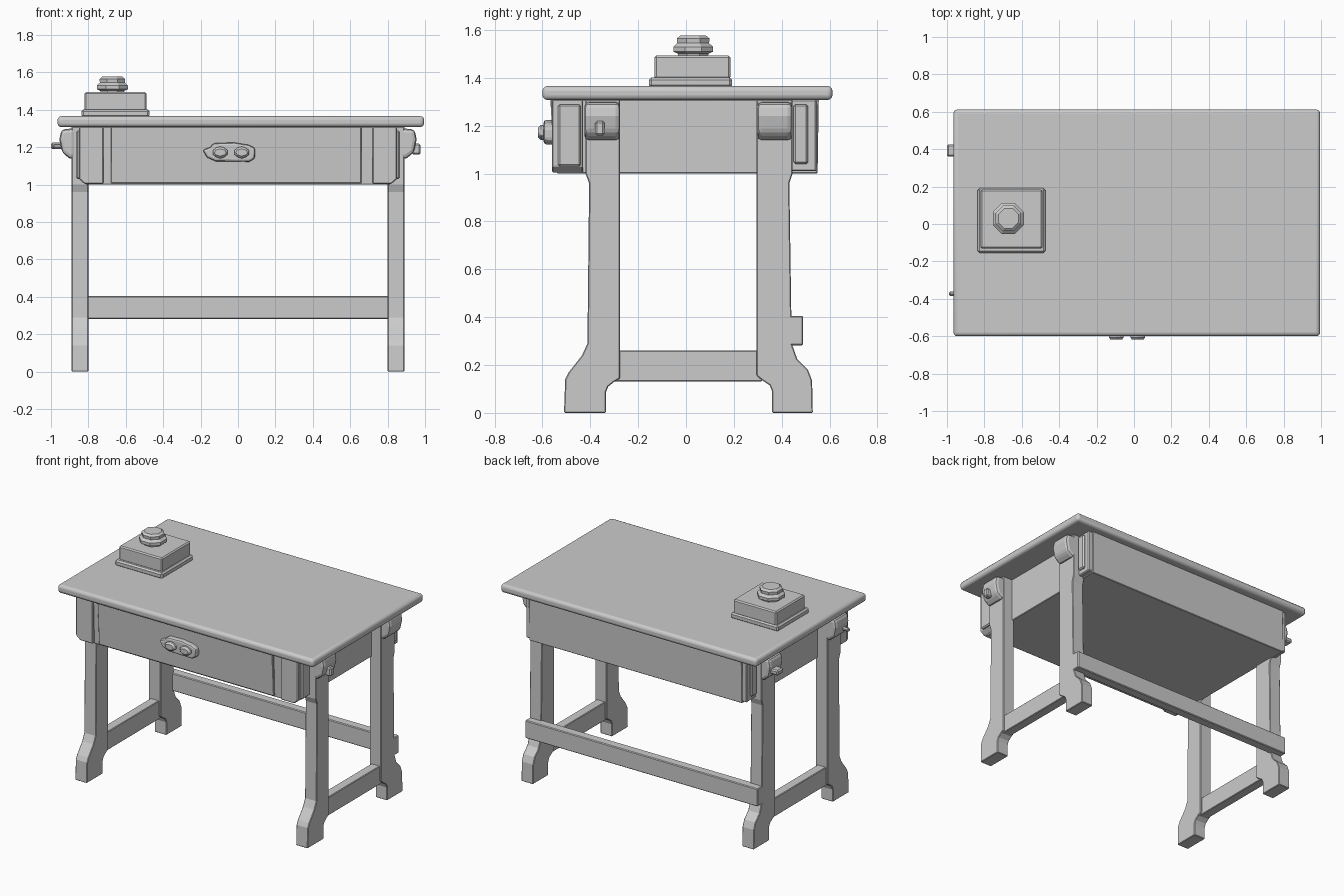
import bpy, bmesh, math

if "Cube" in bpy.data.objects:
    bpy.data.objects.remove(bpy.data.objects["Cube"])


def finish(name, bm, bevel=0.0, segments=1, smooth=False):
    bmesh.ops.recalc_face_normals(bm, faces=bm.faces)
    mesh = bpy.data.meshes.new(name)
    bm.to_mesh(mesh)
    bm.free()
    ob = bpy.data.objects.new(name, mesh)
    bpy.context.collection.objects.link(ob)
    if bevel:
        mod = ob.modifiers.new("soft_edges", 'BEVEL')
        mod.width, mod.segments = bevel, segments
        mod.limit_method, mod.angle_limit = 'ANGLE', math.radians(40)
    if smooth:
        bpy.context.view_layer.objects.active = ob
        ob.select_set(True)
        bpy.ops.object.shade_smooth_by_angle(angle=math.radians(35))
        ob.select_set(False)
    return ob


def prism(name, profile, axis, lo, hi, **kw):
    """Extrude a 2D profile along axis x (y,z), y (x,z) or z (x,y)."""
    bm = bmesh.new()
    place = {'x': lambda a, b, t: (t, a, b),
             'y': lambda a, b, t: (a, t, b),
             'z': lambda a, b, t: (a, b, t)}[axis]
    r1 = [bm.verts.new(place(a, b, lo)) for a, b in profile]
    r2 = [bm.verts.new(place(a, b, hi)) for a, b in profile]
    bm.faces.new(r1)
    bm.faces.new(r2)
    n = len(profile)
    for i in range(n):
        j = (i + 1) % n
        bm.faces.new((r1[i], r1[j], r2[j], r2[i]))
    return finish(name, bm, **kw)


def box(name, x, y, z, **kw):
    return prism(name, [(x[0], y[0]), (x[1], y[0]), (x[1], y[1]), (x[0], y[1])],
                 'z', z[0], z[1], **kw)


def lathe(name, cx, cy, rings, n=8, **kw):
    """Stack of n-sided rings given as (radius, z)."""
    bm = bmesh.new()
    loops = []
    for r, z in rings:
        loops.append([bm.verts.new((cx + r * math.cos(2 * math.pi * (i + .5) / n),
                                    cy + r * math.sin(2 * math.pi * (i + .5) / n), z))
                      for i in range(n)])
    for a, b in zip(loops, loops[1:]):
        for i in range(n):
            j = (i + 1) % n
            bm.faces.new((a[i], a[j], b[j], b[i]))
    bm.faces.new(loops[0])
    bm.faces.new(loops[-1])
    return finish(name, bm, **kw)


def span(s, a, b):
    return tuple(sorted((s * a, s * b)))


# Table top with rounded edge
box("table_top", (-0.965, 0.995), (-0.6, 0.612), (1.308, 1.366),
    bevel=0.02, segments=3, smooth=True)

# Apron body and drawer front, leaning outward slightly at the top
prism("apron_body", [(-0.54, 1.0), (0.55, 1.0), (0.555, 1.31), (-0.55, 1.31)],
      'x', -0.815, 0.815, bevel=0.004)
prism("drawer_front", [(-0.52, 1.002), (-0.55, 1.008), (-0.567, 1.31), (-0.52, 1.31)],
      'x', -0.68, 0.66, bevel=0.004)

# Corner blocks at the four ends of the apron
for s in (-1, 1):
    x0, x1 = span(s, 0.72, 0.85)
    low = [(x0 + (0.03 if s < 0 else 0), 1.004), (x1 - (0.03 if s > 0 else 0), 1.004),
           (x1, 1.03), (x1, 1.31), (x0, 1.31), (x0, 1.03)]
    prism("front_corner_block", low, 'y', -0.56, -0.43, bevel=0.005)
    box("front_corner_rib", span(s, 0.84, 0.865), (-0.535, -0.44), (1.03, 1.29), bevel=0.008)
    box("back_corner_block", span(s, 0.78, 0.845), (0.44, 0.545), (1.01, 1.31), bevel=0.006)
    box("back_corner_rib", span(s, 0.84, 0.862), (0.45, 0.51), (1.04, 1.29), bevel=0.008)

# Drawer pull: shaped plate with two raised bosses
prism("drawer_pull", [(-0.19, 1.185), (-0.165, 1.145), (-0.12, 1.125), (0.06, 1.122),
                      (0.09, 1.14), (0.092, 1.195), (0.06, 1.212), (-0.02, 1.225),
                      (-0.13, 1.222), (-0.15, 1.2)],
      'y', -0.595, -0.54, bevel=0.012, segments=2)
for cx in (-0.095, 0.02):
    prism("pull_boss", [(cx + 0.045 * math.cos(k * math.pi / 4),
                         1.172 + 0.032 * math.sin(k * math.pi / 4)) for k in range(8)],
          'y', -0.618, -0.58, bevel=0.012)

# Legs with flared feet, side rails and blocks at the leg heads
FRONT = [(-0.275, 1.31), (-0.275, 0.145), (-0.3, 0.13), (-0.325, 0.11), (-0.335, 0.085),
         (-0.335, 0), (-0.51, 0), (-0.505, 0.14), (-0.49, 0.17), (-0.435, 0.24),
         (-0.412, 0.29), (-0.405, 0.96), (-0.42, 1.0), (-0.42, 1.31)]
BACK = [(0.295, 1.31), (0.295, 0.155), (0.32, 0.135), (0.35, 0.115), (0.36, 0.09),
        (0.36, 0), (0.53, 0), (0.527, 0.135), (0.51, 0.18), (0.465, 0.225),
        (0.442, 0.29), (0.432, 0.96), (0.445, 1.0), (0.445, 1.31)]
for s in (-1, 1):
    side = "left" if s < 0 else "right"
    lo, hi = span(s, 0.80, 0.89)
    prism(side + "_front_leg", FRONT, 'x', lo, hi, bevel=0.004)
    prism(side + "_back_leg", BACK, 'x', lo, hi, bevel=0.004)
    box(side + "_rail", span(s, 0.812, 0.878), (-0.3, 0.32), (0.132, 0.26), bevel=0.004)
    for tag, y0, y1 in (("front", -0.425, -0.275), ("back", 0.298, 0.445)):
        prism(side + "_" + tag + "_leg_head",
              [(s * 0.87, 1.302), (s * 0.945, 1.295), (s * 0.955, 1.24),
               (s * 0.94, 1.17), (s * 0.90, 1.14), (s * 0.87, 1.14)],
              'y', y0, y1, bevel=0.02, segments=2)

# Small pegs projecting from the leg heads
for name, x, y, z in (("left_back_peg", (-1.0, -0.93), (0.36, 0.425), (1.19, 1.225)),
                      ("left_front_peg", (-0.99, -0.93), (-0.385, -0.36), (1.19, 1.215)),
                      ("right_front_peg", (0.93, 0.975), (-0.38, -0.34), (1.16, 1.22))):
    box(name, x, y, z, bevel=0.008)

# Back stretcher fixed across the back legs
box("back_stretcher", (-0.89, 0.89), (0.425, 0.49), (0.282, 0.405), bevel=0.005)

# Box with knob on the table top
box("desk_box_base", (-0.836, -0.474), (-0.155, 0.192), (1.36, 1.402), bevel=0.01)
box("desk_box_body", (-0.82, -0.49), (-0.132, 0.185), (1.395, 1.494), bevel=0.008)
lathe("desk_box_knob", -0.672, 0.03,
      [(0.065, 1.485), (0.07, 1.502), (0.09, 1.51), (0.09, 1.53), (0.072, 1.545),
       (0.074, 1.565), (0.058, 1.577)], n=8)
